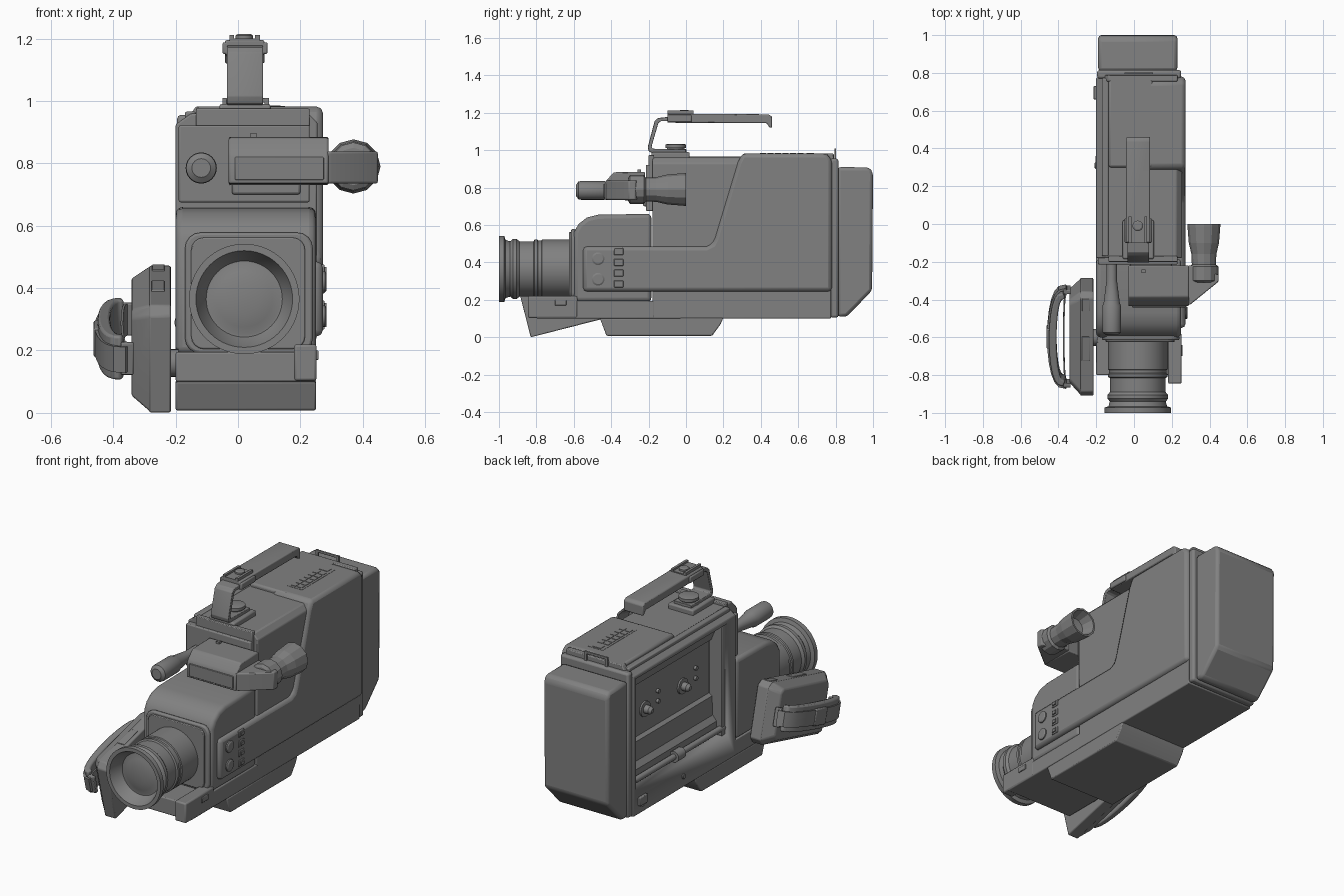
import bpy, bmesh, math
from mathutils import Vector

AX = {'x': lambda p, t: (t, p[0], p[1]),
      'y': lambda p, t: (p[0], t, p[1]),
      'z': lambda p, t: (p[0], p[1], t)}

# dark grey plastic
DARK = bpy.data.materials.new('dark_plastic')
DARK.diffuse_color = (.22, .22, .22, 1)

def finish(name, bm, bevel=0, smooth=True, seg=2):
    bmesh.ops.recalc_face_normals(bm, faces=bm.faces)
    me = bpy.data.meshes.new(name)
    bm.to_mesh(me)
    bm.free()
    me.materials.append(DARK)
    ob = bpy.data.objects.new(name, me)
    bpy.context.collection.objects.link(ob)
    if bevel:
        m = ob.modifiers.new('bevel', 'BEVEL')
        m.width, m.segments, m.limit_method = bevel, seg, 'ANGLE'
    if smooth:
        bpy.ops.object.select_all(action='DESELECT')
        ob.select_set(True)
        bpy.context.view_layer.objects.active = ob
        bpy.ops.object.shade_smooth_by_angle(angle=math.radians(32))
    return ob

def prism(name, pts, axis, a, b, bevel=0, taper=1, seg=2):
    """Extrude a 2D profile along an axis, optionally scaling the far end."""
    bm = bmesh.new()
    c = Vector((sum(p[0] for p in pts), sum(p[1] for p in pts))) / len(pts)
    far = [c + (Vector(p) - c) * taper for p in pts]
    v0 = [bm.verts.new(AX[axis](p, a)) for p in pts]
    v1 = [bm.verts.new(AX[axis](p, b)) for p in far]
    bm.faces.new(v0)
    bm.faces.new(v1)
    n = len(pts)
    for i in range(n):
        bm.faces.new((v0[i], v0[(i + 1) % n], v1[(i + 1) % n], v1[i]))
    return finish(name, bm, bevel, seg=seg)

def box(name, x, y, z, bevel=0):
    return prism(name, [(x[0], y[0]), (x[1], y[0]), (x[1], y[1]), (x[0], y[1])], 'z', z[0], z[1], bevel)

def lathe(name, prof, axis, c, n=40, smooth=True):
    """Spin (radius, position) pairs around an axis through c."""
    bm = bmesh.new()
    rings = []
    for r, t in prof:
        rings.append([bm.verts.new(AX[axis]((c[0] + r * math.cos(2 * math.pi * i / n),
                      c[1] + r * math.sin(2 * math.pi * i / n)), t)) for i in range(n)])
    for A, B in zip(rings, rings[1:]):
        for i in range(n):
            bm.faces.new((A[i], A[(i + 1) % n], B[(i + 1) % n], B[i]))
    bm.faces.new(rings[0])
    bm.faces.new(rings[-1])
    return finish(name, bm, 0, smooth)

def rrect(x0, x1, z0, z1, r, k=5):
    pts = []
    for cx, cz, s in ((x1 - r, z1 - r, 0), (x0 + r, z1 - r, 1), (x0 + r, z0 + r, 2), (x1 - r, z0 + r, 3)):
        for i in range(k):
            t = math.pi / 2 * (s + i / (k - 1))
            pts.append((cx + r * math.cos(t), cz + r * math.sin(t)))
    return pts

# main recorder body with open tape bay on the left
body = prism('recorder_body', [(-.2, .1), (.25, .1), (.255, .93), (.225, .96), (-.15, .96), (-.2, .925)],
             'y', -.18, .775, .006)
cut = box('bay_cutter', (-.3, -.1), (-.1, .75), (.25, .905))
cut.hide_render = True
cut.hide_viewport = True
m = body.modifiers.new('bay', 'BOOLEAN')
m.object, m.operation, m.solver = cut, 'DIFFERENCE', 'EXACT'

# raised right side panel and top deck
prism('side_panel', [(-.55, .245), (.78, .245), (.78, .95), (.75, .982), (.3, .982), (.275, .93),
                     (.155, .53), (.14, .5), (.11, .485), (-.55, .485)], 'x', .02, .272, .02)
box('top_deck', (-.135, .1), (.3, .775), (.93, .982), .012)
box('hatch_edge', (-.17, -.135), (-.17, .77), (.93, .966), .006)
prism('top_lip', [(-.17, .93), (.23, .93), (.23, .982), (-.135, .982)], 'y', .755, .79, .005)

# tape bay interior: sloped ledges, spindles, rail
prism('bay_upper_ledge', [(-.16, .91), (-.09, .91), (-.09, .79), (-.115, .8)], 'y', -.1, .75)
prism('bay_lower_deck', [(-.09, .49), (-.12, .47), (-.125, .36), (-.15, .33), (-.15, .24), (-.09, .24)], 'y', -.08, .73)
for y in (.18, .53):
    lathe('spindle', [(.045, -.09), (.045, -.11), (.024, -.11), (.024, -.14), (.012, -.155)], 'x', (y, .62), 20)
    for dz in (.07, .13):
        lathe('bay_pin', [(.012, -.09), (.012, -.115)], 'x', (y - .12, .55 + dz), 12)
box('bay_front_post', (-.185, -.1), (-.1, -.07), (.25, .9), .004)
lathe('hinge_rail', [(.017, -.1), (.017, .75)], 'y', (-.172, .29), 16)
lathe('rail_collar', [(.032, .29), (.032, .36)], 'y', (-.172, .29), 16)
for y, r in ((.69, .032), (.31, .015)):
    lathe('side_dial', [(r, -.19), (r, -.205), (r * .8, -.208)], 'x', (y, .165), 24)
box('eject_button', (-.215, -.19), (.66, .73), (.15, .2), .004)

# rear plate, battery pack and latch loop
box('rear_plate', (-.195, .25), (.77, .815), (.105, .955), .012)
prism('battery_pack', [(.81, .11), (.86, .11), (.995, .25), (1, .88), (.98, .908), (.81, .91)], 'x', -.19, .23, .022)
for x in (-.05, .085):
    box('latch_leg', (x, x + .015), (.793, .803), (.92, 1.01))
box('latch_bar', (-.05, .1), (.793, .803), (.995, 1.01), .003)

# base: front floor, corner block and shoulder pad
box('front_base', (-.2, .25), (-.8, -.17), (.1, .195), .006)
box('corner_block', (.18, .252), (-.845, -.58), (.103, .22), .008)
prism('shoulder_pad', [(-.46, .1), (-.425, .008), (.14, .008), (.185, .07), (.2, .105)], 'x', -.2, .25, .006)
box('base_button', (.24, .258), (-.7, -.64), (.17, .2), .003)

# camera head
prism('camera_head', [(-.6, .19), (-.6, .56), (-.575, .605), (-.53, .64), (-.47, .655), (-.185, .66), (-.185, .19)],
      'x', -.2, .25, .022, seg=3)
prism('lens_frame', rrect(-.17, .24, .19, .578, .05), 'y', -.59, -.615, .008)
prism('lens_panel', rrect(-.15, .215, .205, .562, .04), 'y', -.6, -.625, .004)

# lens barrel with recessed glass
lathe('lens_barrel', [(.152, -.6), (.152, -.79), (.157, -.795), (.157, -.81), (.148, -.815), (.148, -.89),
                      (.16, -.905), (.16, -.925), (.148, -.94), (.155, -.965), (.177, -.972), (.177, -1),
                      (.155, -1), (.14, -.96), (.122, -.93), (.115, -.93), (.09, -.938), (.05, -.945), (.01, -.947)],
      'y', (.02, .365), 56)
lathe('focus_ring', [(.15, -.62), (.157, -.625), (.157, -.77), (.15, -.775)], 'y', (.02, .365), 56)

# right side controls
for z in (.42, .31):
    lathe('round_button', [(.034, .26), (.034, .279), (.026, .284)], 'x', (-.47, z), 24)
for z in (.458, .4, .343, .285):
    box('switch_frame', (.26, .277), (-.385, -.335), (z - .018, z + .018), .003)
    box('switch_key', (.26, .284), (-.373, -.347), (z - .009, z + .009))

# top key panel
box('key_panel', (.055, .15), (.38, .695), (.97, .9835))
for i in range(6):
    for x in (.068, .107):
        box('deck_key', (x, x + .03), (.395 + i * .04, .427 + i * .04), (.975, .986))
box('counter_window', (.075, .13), (.645, .685), (.975, .986))

# viewfinder bracket
box('bracket_plate', (-.19, .23), (-.215, -.175), (.675, .922), .006)
box('bracket_step', (-.135, .23), (-.2, -.17), (.91, .975), .004)
box('bracket_neck', (-.02, .2), (-.23, -.18), (.7, .76), .008)

# viewfinder, angled arm and eyepiece
prism('viewfinder', [(-.435, .735), (-.435, .82), (-.425, .84), (-.385, .882), (-.22, .885), (-.22, .73)], 'x', -.03, .29, .006)
box('viewfinder_window', (-.01, .275), (-.441, -.42), (.747, .82), .003)
box('viewfinder_pip', (.04, .06), (-.26, -.24), (.88, .897))
prism('viewfinder_arm', [(.285, -.43), (.3, -.425), (.448, -.305), (.448, -.27), (.32, -.22), (.285, -.22)], 'z', .735, .838, .006)
lathe('eyepiece', [(.06, -.31), (.077, -.3), (.077, -.225), (.064, -.215), (.066, -.16), (.08, -.1), (.087, -.012), (.087, 0),
                   (.076, 0), (.055, -.07), (.01, -.075)], 'y', (.37, .79), 12, False)

# microphone
lathe('microphone', [(.03, -.588), (.048, -.575), (.05, -.56), (.05, -.435), (.043, -.42), (.028, -.3),
                     (.028, -.2)], 'y', (-.118, .785), 24)

# carrying handle, accessory shoe and knob
box('handle_base', (-.06, .105), (-.185, .02), (.95, .99), .008)
prism('handle_strap', [(0, .985), (-.175, .985), (-.198, .992), (-.205, 1.015), (-.168, 1.155), (-.15, 1.172), (-.08, 1.18),
                       (-.08, 1.155), (-.135, 1.155), (-.148, 1.145), (-.184, 1.02), (-.178, 1.008), (0, 1.005)],
      'x', -.035, .08, .003)
prism('handle_bar', [(-.1, 1.147), (-.1, 1.195), (.44, 1.192), (.46, 1.18), (.46, 1.12), (.448, 1.12), (.43, 1.145)],
      'x', -.042, .085, .006)
box('shoe_clamp', (-.05, .095), (-.1, .03), (1.15, 1.188), .006)
box('shoe_plate', (-.028, .07), (-.1, .04), (1.19, 1.2))
for x in (-.028, .055):
    box('shoe_rail', (x, x + .015), (-.1, .04), (1.198, 1.211))
lathe('shoe_disc', [(.028, 1.19), (.028, 1.21), (.02, 1.215)], 'z', (.02, -.01), 20)
lathe('handle_knob', [(.058, .99), (.058, 1.005), (.046, 1.006), (.046, 1.012), (.055, 1.013), (.055, 1.03), (.045, 1.033)],
      'z', (.02, -.055), 24)

# hand grip, built upright then tilted
grip = []
side = [(0, 0), (.54, 0), (.57, .03), (.57, .32), (.54, .35), (.03, .35), (0, .32)]
grip.append(prism('grip_body', side, 'x', -.215, -.285, .006))
grip.append(prism('grip_face', side, 'x', -.28, -.342, .008, .8))
grip.append(box('grip_trigger', (-.278, -.235), (.2, .33), (.34, .354), .003))
grip.append(box('grip_switch', (-.275, -.235), (.47, .54), (.34, .354), .003))

# padded hand strap with inner band and end loops
def arc(x0, depth, half, n=13):
    return [(x0 - depth * math.sin(math.pi * i / (n - 1)) ** .7, .285 + half * math.cos(math.pi * i / (n - 1))) for i in range(n)]
grip.append(prism('strap_pad', arc(-.375, .075, .255) + arc(-.365, .045, .225)[::-1], 'z', .1, .245, .008))
grip.append(prism('strap_band', arc(-.36, .1, .275) + arc(-.355, .093, .265)[::-1], 'z', .13, .215))
grip.append(prism('inner_band', arc(-.36, .016, .25) + arc(-.355, .013, .245)[::-1], 'z', .12, .225))
for u in (.02, .53):
    grip.append(box('strap_loop', (-.375, -.335), (u, u + .022), (.12, .225), .004))
grip.append(box('strap_buckle', (-.463, -.43), (.23, .34), (.125, .22), .006))
for ob in grip:
    ob.rotation_euler = (.25, 0, 0)
    ob.location = (0, -.83, 0)
lathe('grip_pivot', [(.045, -.19), (.045, -.22)], 'x', (-.6, .16), 20)
